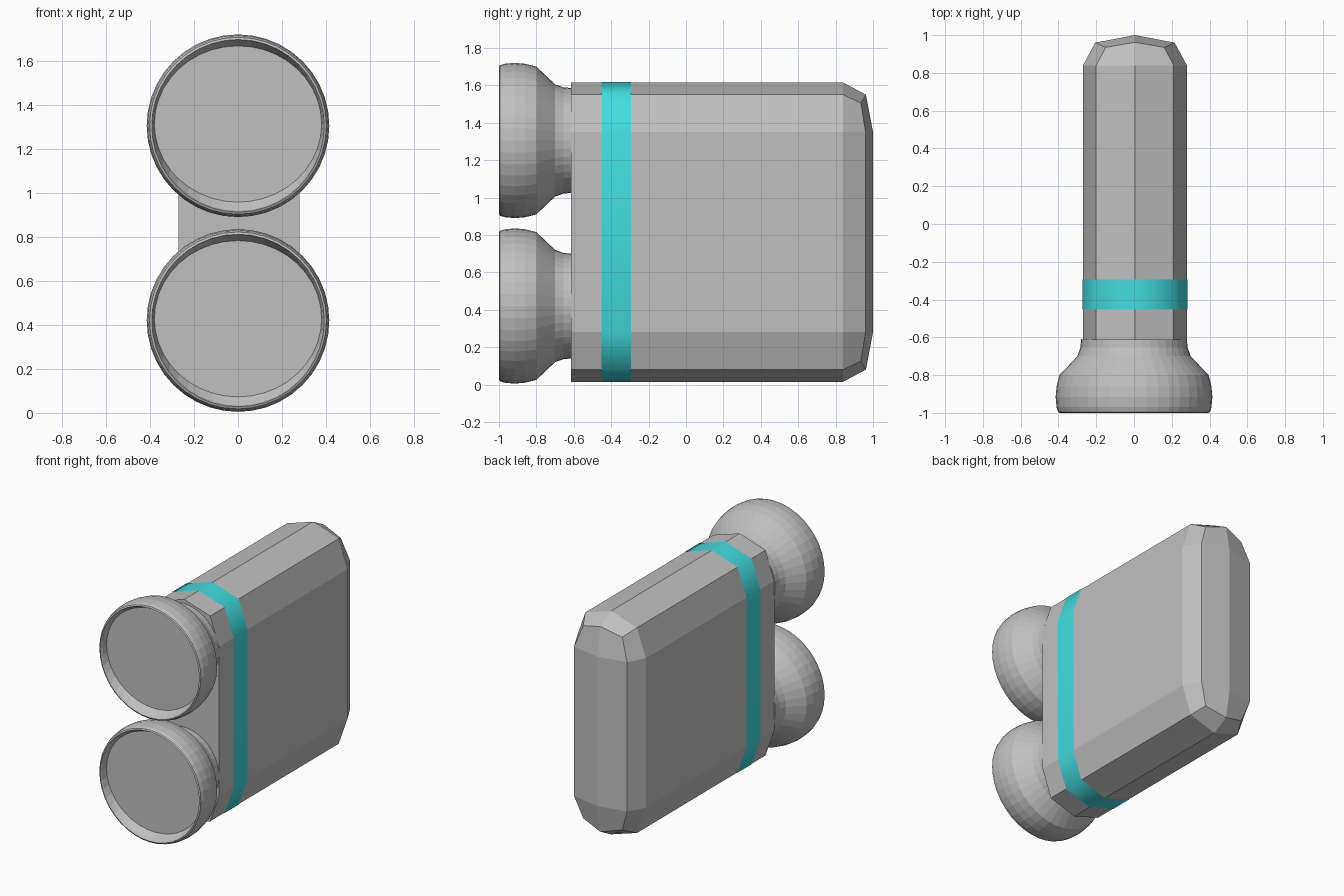
import bpy
import bmesh
from math import cos, sin, tau

cube = bpy.data.objects.get("Cube")
if cube:
    bpy.data.objects.remove(cube, do_unlink=True)


def material(name, rgb):
    mat = bpy.data.materials.new(name)
    mat.use_nodes = True
    mat.diffuse_color = (*rgb, 1)
    mat.node_tree.nodes["Principled BSDF"].inputs["Base Color"].default_value = (*rgb, 1)
    return mat


grey = material("grey metal", (0.53, 0.53, 0.53))
teal = material("teal band", (0.055, 0.73, 0.75))


def finish(bm, name, mat, smooth=False):
    bmesh.ops.recalc_face_normals(bm, faces=bm.faces)
    for face in bm.faces:
        face.smooth = smooth
    mesh = bpy.data.meshes.new(name)
    bm.to_mesh(mesh)
    bm.free()
    mesh.materials.append(mat)
    obj = bpy.data.objects.new(name, mesh)
    bpy.context.collection.objects.link(obj)
    return obj


def bridge(bm, a, b):
    n = len(a)
    for i in range(n):
        j = (i + 1) % n
        bm.faces.new((a[i], a[j], b[j], b[i]))


MID_X, MID_Z = 0.005, 0.815


def section(bm, corner):
    """Mirror a quarter outline (side, shoulder, ridge) of (x, y, z) into a ring."""
    side, shoulder, ridge = corner
    signed = [(side, 1, 1), (shoulder, 1, 1), (ridge, 1, 1), (shoulder, -1, 1),
              (side, -1, 1), (side, -1, -1), (shoulder, -1, -1), (ridge, 1, -1),
              (shoulder, 1, -1), (side, 1, -1)]
    return [bm.verts.new((MID_X + sx * p[0], p[1], MID_Z + sz * p[2]))
            for p, sx, sz in signed]


def straight(y, grow=0.0):
    return [(0.275 + grow, y, 0.535), (0.205 + grow, y, 0.735 + grow), (0, y, 0.8 + grow)]


# Body: faceted case with a tapered rear end
bm = bmesh.new()
front = section(bm, straight(-0.615))
rear = section(bm, straight(0.84))
taper = section(bm, [(0.21, 0.96, 0.535), (0.155, 0.935, 0.69), (0, 0.962, 0.735)])
bm.faces.new(front)
bridge(bm, front, rear)
bridge(bm, rear, taper)
# Rear ridge closes the taper
top = bm.verts.new((MID_X, 1.0, MID_Z + 0.535))
low = bm.verts.new((MID_X, 1.0, MID_Z - 0.535))
for end, start in ((top, 0), (low, 5)):
    t = taper[start:start + 5]
    bm.faces.new((t[0], t[1], t[2], end))
    bm.faces.new((t[2], t[3], t[4], end))
bm.faces.new((taper[4], taper[5], low, top))
bm.faces.new((taper[9], taper[0], top, low))
finish(bm, "body", grey)

# Band: thin sleeve around the body
bm = bmesh.new()
bridge(bm, section(bm, straight(-0.453, 0.002)), section(bm, straight(-0.295, 0.002)))
finish(bm, "band", teal, smooth=True)

# Nozzles: flared bells with a shallow recessed face, (y, radius)
BELL = [(-0.61, 0.28), (-0.655, 0.284), (-0.7, 0.3), (-0.8, 0.395), (-0.86, 0.41),
        (-0.915, 0.415), (-0.97, 0.41), (-0.995, 0.402), (-1.0, 0.392), (-0.985, 0.386)]
SIDES = 40


def nozzle(name, z):
    bm = bmesh.new()

    def ring(y, rx, rz, dz=0.0):
        return [bm.verts.new((rx * cos(tau * i / SIDES), y, z + dz + rz * sin(tau * i / SIDES)))
                for i in range(SIDES)]

    rings = [ring(y, r, r) for y, r in BELL]
    rings.append(ring(-0.945, 0.38, 0.355, 0.008))
    for a, b in zip(rings, rings[1:]):
        bridge(bm, a, b)
    bm.faces.new(rings[0])
    bm.faces.new(rings[-1])
    finish(bm, name, grey)


nozzle("upper_nozzle", 1.305)
nozzle("lower_nozzle", 0.42)
